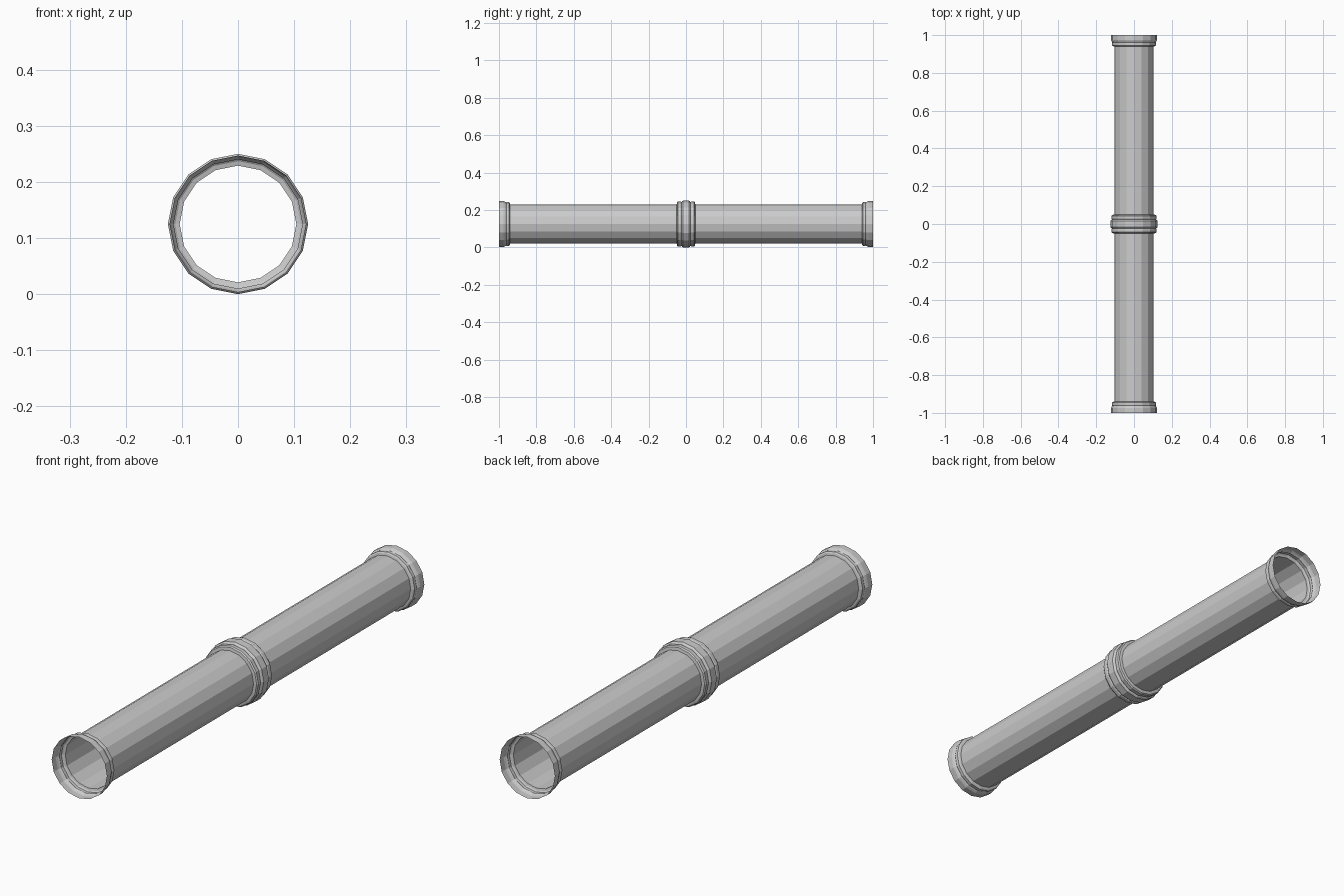
import bpy, bmesh
from math import sin, cos, pi

if "Cube" in bpy.data.objects:
    bpy.data.objects.remove(bpy.data.objects["Cube"])

SIDES, R, ZC = 16, 0.104, 0.125


def lathe(name, profile):
    """Open surface of revolution about the y axis; profile = (y, radius) pairs."""
    bm = bmesh.new()
    rings = []
    for y, r in profile:
        rings.append([bm.verts.new((r * cos(2 * pi * i / SIDES), y,
                                    ZC + r * sin(2 * pi * i / SIDES)))
                      for i in range(SIDES)])
    for a, b in zip(rings, rings[1:]):
        for i in range(SIDES):
            j = (i + 1) % SIDES
            bm.faces.new((a[i], a[j], b[j], b[i]))
    bmesh.ops.recalc_face_normals(bm, faces=bm.faces)
    me = bpy.data.meshes.new(name)
    bm.to_mesh(me)
    bm.free()
    ob = bpy.data.objects.new(name, me)
    bpy.context.collection.objects.link(ob)
    return ob


# Half of the central coupling, then the plain tube, then the flared socket
half = [(0.0, 0.125), (0.016, 0.125), (0.021, 0.121), (0.024, 0.117),
        (0.029, 0.120), (0.043, 0.120), (0.048, 0.116), (0.050, R),
        (0.940, R), (0.942, 0.112), (0.946, 0.117), (0.957, 0.117),
        (0.961, 0.115), (0.967, 0.119), (0.975, 0.122), (1.0, 0.122)]

# Whole pipe from the mirrored half profile
mirrored = [(-y, r) for y, r in reversed(half[1:])]
lathe("pipe", mirrored + half)
